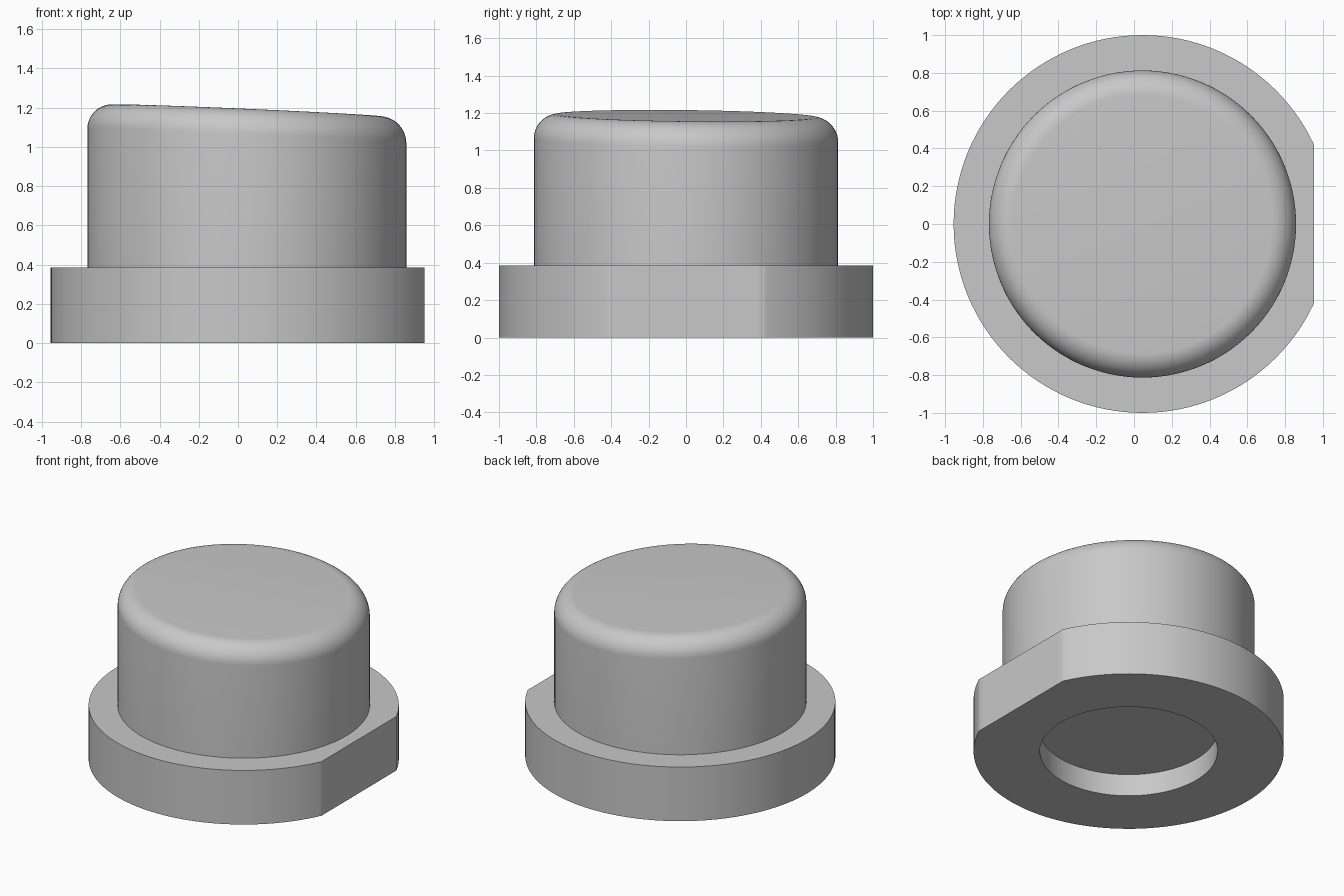
import bpy, bmesh, math
from mathutils import Vector

if "Cube" in bpy.data.objects:
    bpy.data.objects.remove(bpy.data.objects["Cube"])

CENTRE_X = 0.045
SEGMENTS = 128

grey = bpy.data.materials.new("light grey")
colour = (0.58, 0.58, 0.58, 1)
grey.diffuse_color = colour
grey.use_nodes = True
grey.node_tree.nodes["Principled BSDF"].inputs["Base Color"].default_value = colour


def lathe(profile):
    """Spin (radius, height) points around the shared vertical axis."""
    bm = bmesh.new()
    verts = [bm.verts.new((CENTRE_X + r, 0, z)) for r, z in profile]
    edges = [bm.edges.new(pair) for pair in zip(verts, verts[1:])]
    bmesh.ops.spin(bm, geom=verts + edges, cent=(CENTRE_X, 0, 0), axis=(0, 0, 1),
                   angle=math.tau, steps=SEGMENTS)
    bmesh.ops.remove_doubles(bm, verts=bm.verts[:], dist=0.0001)
    return bm


def finish(name, bm):
    bmesh.ops.recalc_face_normals(bm, faces=bm.faces[:])
    mesh = bpy.data.meshes.new(name)
    bm.to_mesh(mesh)
    bm.free()
    mesh.materials.append(grey)
    obj = bpy.data.objects.new(name, mesh)
    bpy.context.collection.objects.link(obj)
    bpy.ops.object.select_all(action='DESELECT')
    obj.select_set(True)
    bpy.context.view_layer.objects.active = obj
    bpy.ops.object.shade_smooth_by_angle(angle=math.radians(30))
    return obj


CAP_R, FLANGE_TOP, CAP_TOP, ROUND = 0.813, 0.385, 1.186, 0.13

# Flange with a round recess underneath and one flat side
flange = lathe([(0, 0.157), (0.573, 0.157), (0.573, 0), (1, 0),
                (1, FLANGE_TOP), (CAP_R, FLANGE_TOP)])
cut = bmesh.ops.bisect_plane(flange, geom=flange.verts[:] + flange.edges[:] + flange.faces[:],
                             plane_co=(0.952, 0, 0), plane_no=(1, 0, 0), clear_outer=True)
rim = [e for e in cut["geom_cut"] if isinstance(e, bmesh.types.BMEdge)]
bmesh.ops.edgeloop_fill(flange, edges=rim)
finish("flange", flange)

# Cap with a rounded shoulder and a slightly slanted top
shoulder = []
for i in range(13):
    a = math.pi / 2 * i / 12
    shoulder.append((CAP_R - ROUND + ROUND * math.cos(a),
                     CAP_TOP - ROUND + ROUND * math.sin(a)))
cap = lathe([(CAP_R, FLANGE_TOP)] + shoulder + [(0, CAP_TOP)])
slope = Vector((-0.044, -0.012, 0))
for v in cap.verts:
    if v.co.z > FLANGE_TOP + 0.01:
        v.co.z += slope.dot(v.co - Vector((CENTRE_X, 0, 0)))
finish("cap", cap)
